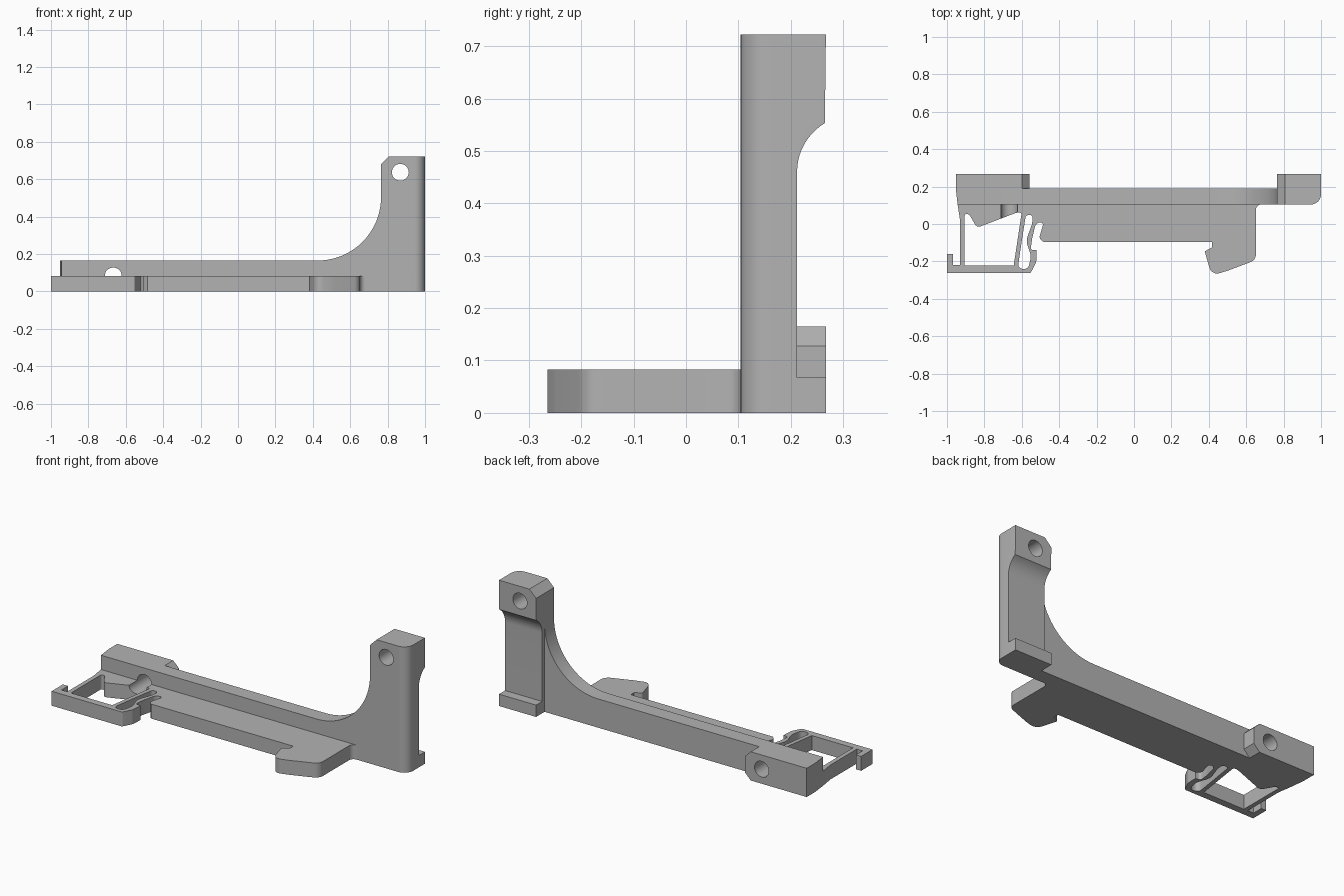
import bpy, bmesh, math
from mathutils import Vector, Matrix

if "Cube" in bpy.data.objects:
    bpy.data.objects.remove(bpy.data.objects["Cube"])

grey = bpy.data.materials.new("plain grey")
grey.use_nodes = True
grey.diffuse_color = (0.45, 0.45, 0.45, 1)
grey.node_tree.nodes["Principled BSDF"].inputs["Base Color"].default_value = grey.diffuse_color

TOP = Matrix.Identity(3)                                   # outline in x, y
FRONT = Matrix(((1, 0, 0), (0, 0, 1), (0, 1, 0)))          # outline in x, z
SIDE = Matrix(((0, 0, 1), (1, 0, 0), (0, 1, 0)))           # outline in y, z


def rounded(corners, steps=6):
    """Turn (u, v, radius) corners into an outline with filleted corners."""
    out = []
    for i, c in enumerate(corners):
        p = Vector(c[:2])
        r = c[2] if len(c) > 2 else 0
        if not r:
            out.append(p)
            continue
        a = Vector(corners[i - 1][:2]) - p
        b = Vector(corners[(i + 1) % len(corners)][:2]) - p
        half = a.angle(b) / 2
        cut = min(r / math.tan(half), 0.48 * a.length, 0.48 * b.length)
        r = cut * math.tan(half)
        centre = p + (a.normalized() + b.normalized()).normalized() * r / math.sin(half)
        start = p + a.normalized() * cut - centre
        end = p + b.normalized() * cut - centre
        sweep = math.pi - 2 * half
        for k in range(steps + 1):
            t = k / steps
            arm = (start * math.sin((1 - t) * sweep) + end * math.sin(t * sweep)) / math.sin(sweep)
            out.append(centre + arm)
    return out


def arc(cx, cy, r, a0, a1, steps=20):
    angles = [math.radians(a0 + (a1 - a0) * k / steps) for k in range(steps + 1)]
    return [(cx + r * math.cos(a), cy + r * math.sin(a)) for a in angles]


def prism(name, outline, lo, hi, plane=TOP):
    """Extrude a flat outline between two depths."""
    bm = bmesh.new()
    face = bm.faces.new([bm.verts.new(plane @ Vector((p[0], p[1], lo))) for p in outline])
    new = bmesh.ops.extrude_face_region(bm, geom=[face])["geom"]
    shift = plane @ Vector((0, 0, hi - lo))
    bmesh.ops.translate(bm, vec=shift, verts=[v for v in new if isinstance(v, bmesh.types.BMVert)])
    bmesh.ops.recalc_face_normals(bm, faces=bm.faces)
    mesh = bpy.data.meshes.new(name)
    bm.to_mesh(mesh)
    bm.free()
    mesh.materials.append(grey)
    ob = bpy.data.objects.new(name, mesh)
    bpy.context.collection.objects.link(ob)
    return ob


def cut(ob, cutters):
    bpy.context.view_layer.objects.active = ob
    for c in cutters:
        mod = ob.modifiers.new("cut", "BOOLEAN")
        mod.operation, mod.solver, mod.object = "DIFFERENCE", "EXACT", c
        bpy.ops.object.modifier_apply(modifier=mod.name)


def bevel_edge(ob, test, width, segments):
    """Bevel the edges whose two ends both pass the test."""
    bm = bmesh.new()
    bm.from_mesh(ob.data)
    edges = [e for e in bm.edges if all(test(v.co) for v in e.verts)]
    bmesh.ops.bevel(bm, geom=edges, offset=width, segments=segments, profile=0.5, affect="EDGES")
    bm.to_mesh(ob.data)
    bm.free()


# Base plate with latch hook on the right and spring clip on the left
plate = prism("base_plate", rounded([
    (-0.943, 0.104), (-0.93, 0.02), (-0.93, -0.22), (-0.967, -0.22), (-0.967, -0.16),
    (-1, -0.16), (-1, -0.262), (-0.553, -0.262, 0.01), (-0.523, -0.205, 0.04),
    (-0.52, -0.14), (-0.553, -0.14, 0.015), (-0.545, -0.08, 0.03), (-0.525, 0.005, 0.03),
    (-0.482, 0.012, 0.015), (-0.507, -0.075, 0.02), (-0.485, -0.095),
    (0.417, -0.095), (0.417, -0.126), (0.378, -0.146, 0.008), (0.415, -0.275, 0.06),
    (0.50, -0.25, 0.05), (0.652, -0.193, 0.045), (0.652, 0.104, 0.055), (0.71, 0.104)]), 0, 0.083)

window = prism("window_cutter", rounded([
    (-0.905, -0.222), (-0.905, 0.058, 0.015), (-0.88, 0.05, 0.012), (-0.84, -0.02, 0.025),
    (-0.635, 0.058), (-0.6, 0.065, 0.014), (-0.643, -0.222)]), -0.1, 0.2)
slot = prism("slot_cutter", rounded([
    (-0.578, 0.048, 0.016), (-0.54, 0.048, 0.016), (-0.545, 0.0, 0.05), (-0.578, -0.09, 0.08),
    (-0.55, -0.17, 0.08), (-0.565, -0.24, 0.028), (-0.622, -0.24, 0.028), (-0.6, -0.09)]), -0.1, 0.2)
cable_hole = prism("low_hole_cutter", arc(-0.667, 0.083, 0.045, 0, 348.75, 31), -0.05, 0.4, FRONT)
post_hole = prism("post_hole_cutter", arc(0.868, 0.637, 0.045, 0, 348.75, 31), -0.05, 0.4, FRONT)
cut(plate, [window, slot, cable_hole])

# Long rear wall sweeping up into the post
wall = prism("rear_wall", [(-0.953, 0), (0.768, 0), (0.768, 0.505)]
             + arc(0.425, 0.505, 0.34, 0, -90) + [(-0.953, 0.165)], 0.104, 0.19, FRONT)
for v in wall.data.vertices:
    if v.co.x < -0.95 and v.co.y < 0.11:
        v.co.x += 0.01
cut(wall, [cable_hole])

# Rear mounting block with chamfered end
block = prism("mounting_block", [(-0.953, 0), (-0.598, 0), (-0.56, 0.038), (-0.56, 0.128),
                                 (-0.598, 0.165), (-0.953, 0.165)], 0.19, 0.267, FRONT)
cut(block, [cable_hole])

# Upright post with recessed back and foot
post = prism("upright_post", [(0.104, 0), (0.267, 0), (0.267, 0.068), (0.212, 0.068)]
             + arc(0.32, 0.46, 0.108, 180, 120.6, 10) + [(0.267, 0.722), (0.104, 0.722)],
             0.765, 1, SIDE)
bevel_edge(post, lambda c: c.x > 0.99 and c.y < 0.11, 0.055, 8)
bevel_edge(post, lambda c: c.x < 0.77 and c.z > 0.72, 0.042, 1)
cut(post, [post_hole])

for cutter in (window, slot, cable_hole, post_hole):
    bpy.data.objects.remove(cutter)

# Smooth the curves, keep the corners crisp
bpy.ops.object.select_all(action="DESELECT")
for ob in (plate, wall, block, post):
    ob.select_set(True)
bpy.context.view_layer.objects.active = plate
bpy.ops.object.shade_smooth_by_angle(angle=math.radians(30))
